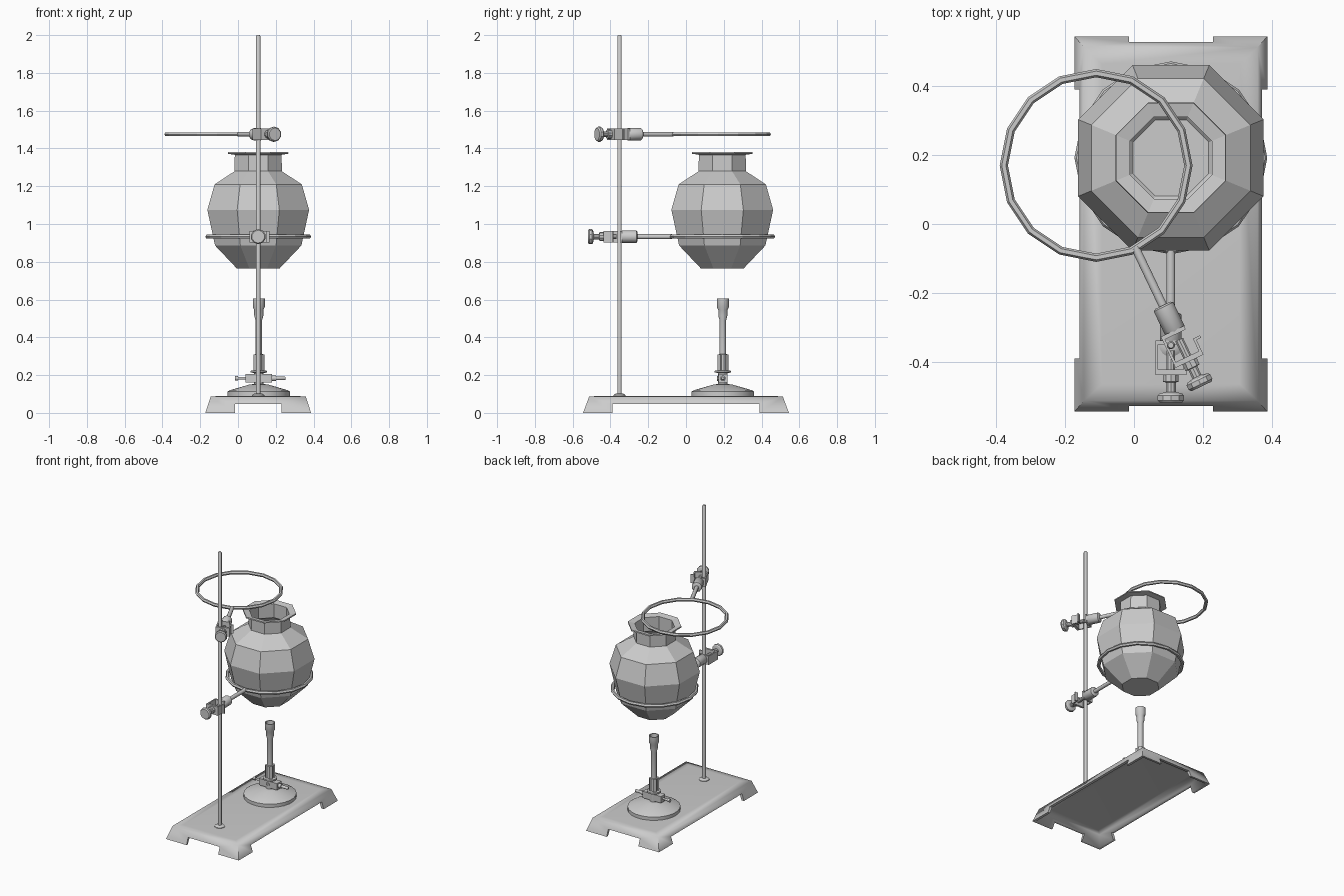
import bpy, bmesh
from math import pi, cos, sin, tan, radians
from mathutils import Matrix, Vector

if "Cube" in bpy.data.objects:
    bpy.data.objects.remove(bpy.data.objects["Cube"])

CX = 0.107                      # centre line of base, rod, burner and flask
FY = 0.195                      # burner / flask / lower ring position in y
T = Matrix.Translation


def make(name, bm, smooth=None):
    bmesh.ops.recalc_face_normals(bm, faces=bm.faces)
    me = bpy.data.meshes.new(name)
    bm.to_mesh(me)
    bm.free()
    ob = bpy.data.objects.new(name, me)
    bpy.context.collection.objects.link(ob)
    if smooth:
        shade(ob, smooth)
    return ob


def activate(ob):
    bpy.ops.object.select_all(action='DESELECT')
    ob.select_set(True)
    bpy.context.view_layer.objects.active = ob


def shade(ob, angle):
    activate(ob)
    bpy.ops.object.shade_smooth_by_angle(angle=radians(angle))


def loft(bm, rings, mat=Matrix(), cap_start=True, cap_end=True):
    vs = [[bm.verts.new(mat @ Vector(p)) for p in r] for r in rings]
    n = len(vs[0])
    for a, b in zip(vs, vs[1:]):
        for i in range(n):
            bm.faces.new((a[i], a[(i + 1) % n], b[(i + 1) % n], b[i]))
    if cap_start:
        bm.faces.new(vs[0][::-1])
    if cap_end:
        bm.faces.new(vs[-1])


def circle(r, z, n):
    return [(r * cos(2 * pi * (i + .5) / n), r * sin(2 * pi * (i + .5) / n), z) for i in range(n)]


def lathe(bm, profile, n, mat=Matrix(), cap_start=True, cap_end=True):
    loft(bm, [circle(r, z, n) for r, z in profile], mat, cap_start, cap_end)


def box(bm, x0, x1, y0, y1, z0, z1, mat=Matrix()):
    loft(bm, [[(x0, y0, z), (x1, y0, z), (x1, y1, z), (x0, y1, z)] for z in (z0, z1)], mat)


# Base: hollow tapered tray, notched between its four feet
def rect(hx, hy, z):
    return [(CX - hx, -hy, z), (CX + hx, -hy, z), (CX + hx, hy, z), (CX - hx, hy, z)]


bm = bmesh.new()
loft(bm, [rect(.19, .455, .075), rect(.236, .495, .072), rect(.262, .53, 0),
          rect(.28, .545, 0), rect(.252, .513, .086), rect(.20, .465, .09)])
base = make("base", bm)
for x0, x1, y0, y1 in ((-.015, .229, -1, 1), (-1, 1, -.39, .39)):
    bm = bmesh.new()
    box(bm, x0, x1, y0, y1, -.1, .046)
    cutter = make("notch_cutter", bm)
    cutter.hide_render = True
    mod = base.modifiers.new("notch", 'BOOLEAN')
    mod.operation, mod.solver, mod.object = 'DIFFERENCE', 'EXACT', cutter
    activate(base)
    bpy.ops.object.modifier_apply(modifier=mod.name)
    bpy.data.objects.remove(cutter)
shade(base, 75)

# Upright rod with a collar at its foot
bm = bmesh.new()
lathe(bm, [(.034, .085), (.034, .094), (.022, .102), (.012, .102), (.012, 1.994), (.008, 2.0)],
      12, T((CX, -.352, 0)))
make("upright_rod", bm, 40)

# Burner foot, barrel and hollow nozzle
B = T((CX + .003, FY, 0))
bm = bmesh.new()
lathe(bm, [(.167, .088), (.167, .113), (.155, .12), (.05, .15), (.032, .152)], 24, B)
make("burner_foot", bm, 40)
bm = bmesh.new()
lathe(bm, [(.026, .145), (.026, .212), (.045, .213), (.045, .223), (.023, .224), (.023, .31),
           (.018, .312), (.018, .49), (.025, .515), (.025, .545), (.033, .56), (.033, .605),
           (.027, .605), (.025, .56), (.014, .54)], 12, B)
make("burner_barrel", bm, 40)

# Burner ribs around the barrel
bm = bmesh.new()
for i in range(4):
    box(bm, .018, .03, -.011, .011, .224, .31, B @ Matrix.Rotation(i * pi / 2 + pi / 4, 4, 'Z'))
make("burner_ribs", bm)

# Burner gas inlet on one side, valve screw on the other
X = B @ T((0, 0, .183)) @ Matrix.Rotation(pi / 2, 4, 'Y')
bm = bmesh.new()
box(bm, -.07, .07, -.024, .024, .16, .206, B)
lathe(bm, [(.015, .07), (.015, .09), (.01, .092), (.01, .138), (.007, .142)], 10, X)
lathe(bm, [(.012, -.125), (.012, -.11), (.007, -.109), (.007, -.07)], 10, X)
make("burner_valve", bm, 40)
bm = bmesh.new()
lathe(bm, [(.013, .02), (.013, .03), (.007, .03), (.007, .024)], 10,
      B @ T((0, 0, .183)) @ Matrix.Rotation(pi / 2, 4, 'X'))
make("burner_air_hole", bm)

# Eight-sided open flask; profile gives apothems
K = 1 / cos(pi / 8)
bm = bmesh.new()
lathe(bm, [(r * K, z) for r, z in ((.11, .772), (.222, .89), (.262, 1.075), (.225, 1.205),
                                   (.119, 1.275), (.119, 1.372), (.159, 1.38))],
      8, T((CX, FY - .003, 0)), True, False)
flask = make("flask", bm)
sol = flask.modifiers.new("wall", 'SOLIDIFY')
sol.thickness, sol.offset = .008, -1


# Support ring with arm, clamp and thumb screw; the ring centre is the origin
def support(prefix, x, y, z, angle):
    M = T((x, y, z)) @ Matrix.Rotation(radians(angle), 4, 'Z')
    A = M @ Matrix.Rotation(pi / 2, 4, 'X')           # z runs from ring to clamp
    bm = bmesh.new()
    n, m = 16, 6
    phase = -radians(angle)
    secs = []
    for i in range(n):
        a = 2 * pi * i / n + phase
        secs.append([bm.verts.new(M @ Vector(((.268 + .012 * cos(b)) * cos(a),
                                              (.268 + .012 * cos(b)) * sin(a), .012 * sin(b))))
                     for b in (2 * pi * j / m for j in range(m))])
    for i in range(n):
        p, q = secs[i], secs[(i + 1) % n]
        for j in range(m):
            k = (j + 1) % m
            bm.faces.new((p[j], q[j], q[k], p[k]))
    make(prefix + "_ring", bm)

    bm = bmesh.new()
    lathe(bm, [(.013, .265), (.013, .455)], 10, A)
    lathe(bm, [(.026, .45), (.033, .455), (.033, .53), (.026, .538)], 10, A)
    make(prefix + "_arm", bm, 40)

    # Open hook plates reaching round the rod
    bm = bmesh.new()
    box(bm, -.045, .03, -.542, -.53, -.03, .03, M)
    box(bm, -.045, -.037, -.62, -.53, -.03, .03, M)
    box(bm, -.045, .045, -.63, -.615, -.03, .03, M)
    box(bm, .037, .045, -.63, -.575, -.03, .03, M)
    box(bm, .037, .06, -.583, -.575, -.03, .03, M)
    make(prefix + "_clamp", bm)

    bm = bmesh.new()
    lathe(bm, [(.013, .56), (.013, .63), (.024, .63), (.024, .65), (.015, .652), (.015, .68),
               (.034, .684), (.04, .69), (.04, .704), (.034, .711)], 10, A)
    make(prefix + "_thumb_screw", bm, 30)


support("lower", CX, FY - .003, .933, 0)
support("upper", -.11, .17, 1.475, 25.5)
